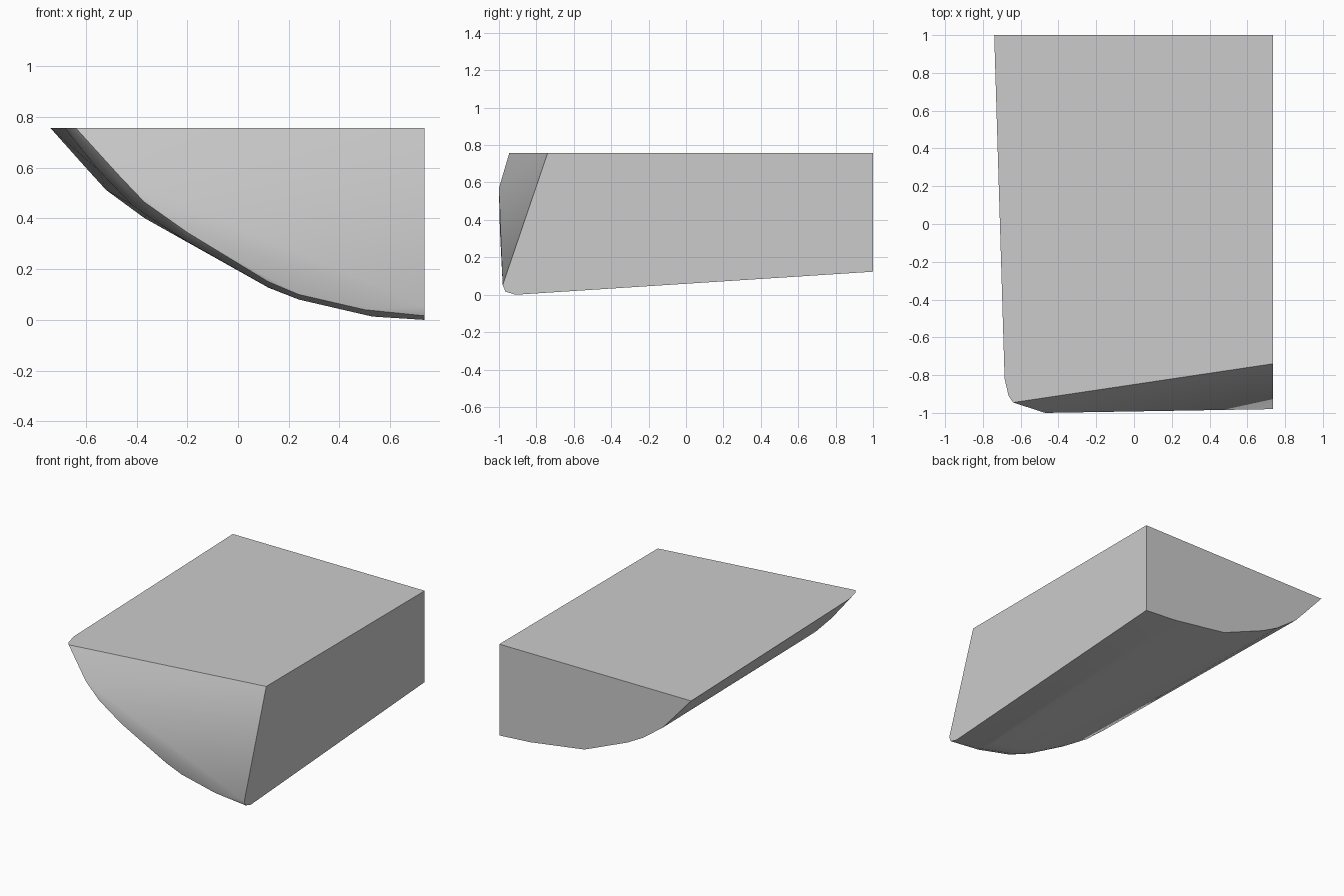
import bpy, bmesh, math

if "Cube" in bpy.data.objects:
    bpy.data.objects.remove(bpy.data.objects["Cube"])

# Cross-sections (x, z) of the rounded underside, keyed by depth y
sections = {
    1.0: [(-.74, .757), (-.6, .6), (-.52, .512), (-.37, .402), (-.25, .337),
          (.08, .2), (.5, .139), (.735, .123)],
    -.82: [(-.685, .757), (-.55, .59), (-.42, .455), (-.2, .308),
           (.12, .127), (.24, .08), (.5, .022), (.735, .007)],
    -.91: [(-.664, .757), (-.5, .56), (-.36, .412), (-.2, .309),
           (.12, .128), (.24, .08), (.53, .013), (.735, .0)],
    -.965: [(-.46, .535), (-.34, .425), (-.2, .322), (.12, .15),
            (.24, .1), (.5, .04), (.735, .016)],
}
points = [(x, y, z) for y, ring in sections.items() for x, z in ring]

# Corners of the block's flat top and the faceted front
points += [(.735, 1, .757), (.735, -.74, .757), (-.64, -.945, .757),
           (-.47, -1, .57), (-.37, -.998, .465), (-.2, -.995, .345),
           (.735, -.98, .052)]

# Skin the sections into one closed block
bm = bmesh.new()
for p in points:
    bm.verts.new(p)
hull = bmesh.ops.convex_hull(bm, input=bm.verts[:])
loose = [v for v in bm.verts if not v.link_faces]
bmesh.ops.delete(bm, geom=loose, context='VERTS')
bmesh.ops.dissolve_limit(bm, angle_limit=math.radians(0.3),
                         verts=bm.verts[:], edges=bm.edges[:])
bmesh.ops.recalc_face_normals(bm, faces=bm.faces[:])

mesh = bpy.data.meshes.new("rounded_block")
bm.to_mesh(mesh)
bm.free()
block = bpy.data.objects.new("rounded_block", mesh)
bpy.context.collection.objects.link(block)

# Smooth the rounded underside, keep the hard edges
bpy.context.view_layer.objects.active = block
block.select_set(True)
bpy.ops.object.shade_smooth_by_angle(angle=math.radians(25))
